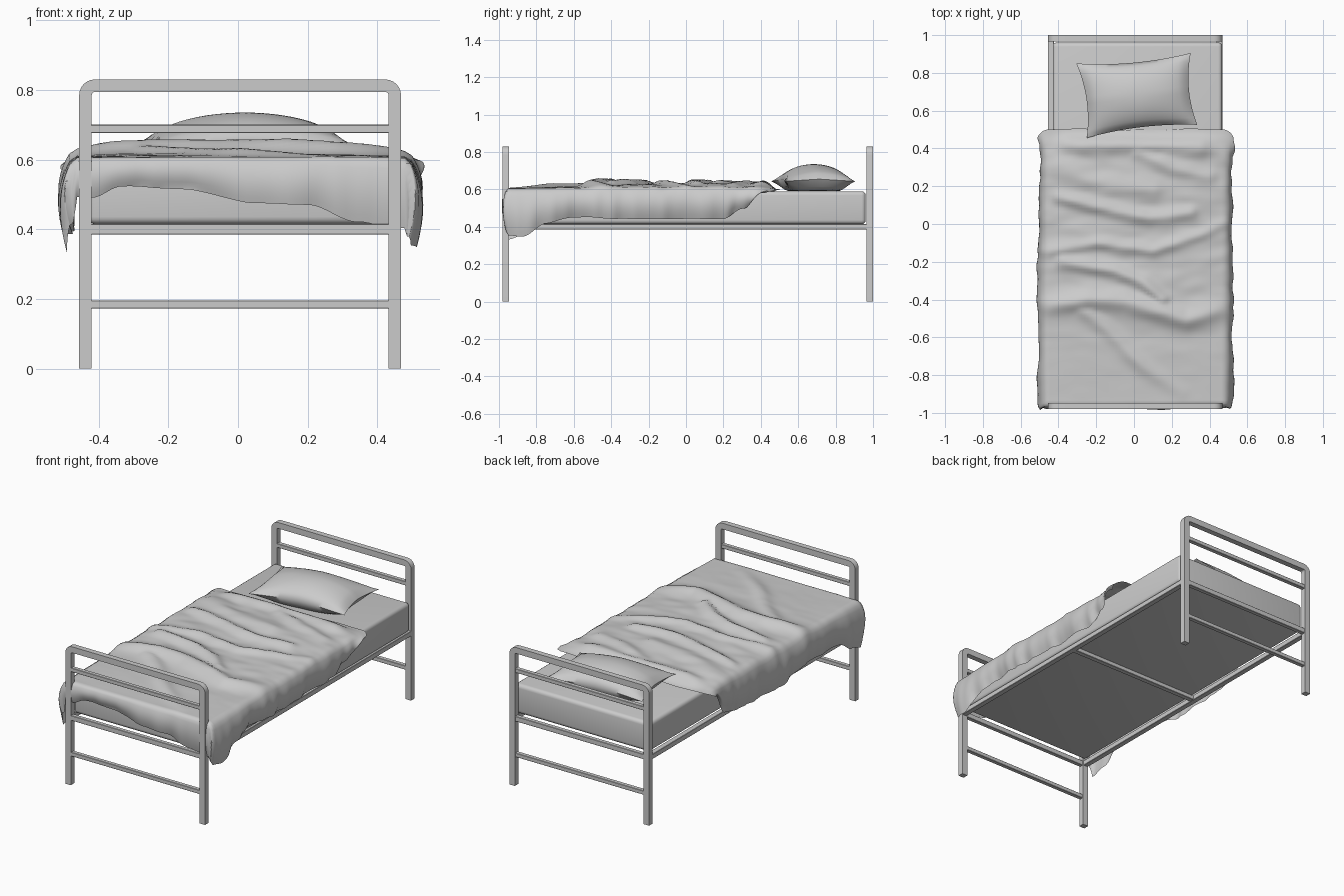
import bpy, bmesh, math
from mathutils import Vector, noise

if "Cube" in bpy.data.objects:
    bpy.data.objects.remove(bpy.data.objects["Cube"])

CX = 0.006  # frame centre in x
HW = 0.462  # frame half width


def finish(bm, name, smooth=None):
    bmesh.ops.recalc_face_normals(bm, faces=bm.faces)
    me = bpy.data.meshes.new(name)
    bm.to_mesh(me)
    bm.free()
    ob = bpy.data.objects.new(name, me)
    bpy.context.collection.objects.link(ob)
    if smooth:
        bpy.ops.object.select_all(action='DESELECT')
        ob.select_set(True)
        bpy.context.view_layer.objects.active = ob
        bpy.ops.object.shade_smooth_by_angle(angle=math.radians(smooth))
    return ob


def box(name, x0, x1, y0, y1, z0, z1, bevel=0.002, seg=1, smooth=None):
    bm = bmesh.new()
    bmesh.ops.create_cube(bm, size=1)
    for v in bm.verts:
        v.co = ((x0 + x1) / 2 + v.co.x * (x1 - x0), (y0 + y1) / 2 + v.co.y * (y1 - y0),
                (z0 + z1) / 2 + v.co.z * (z1 - z0))
    bmesh.ops.bevel(bm, geom=bm.edges[:], offset=bevel, segments=seg, affect='EDGES', profile=0.5)
    return finish(bm, name, smooth)


def table(pts, x):
    if x <= pts[0][0]:
        return pts[0][1]
    for (a, p), (b, q) in zip(pts, pts[1:]):
        if x <= b:
            t = (x - a) / (b - a)
            t = t * t * (3 - 2 * t)
            return p + (q - p) * t
    return pts[-1][1]


# bent square tube forming the legs and top rail of each end
def end_hoop(name, y0, y1, w=0.036, R=0.045, H=0.83):
    c = HW - R
    outer, inner = [(-HW, 0)], [(-HW + w, 0)]
    for sgn, a0 in ((-1, 180), (1, 90)):
        for k in range(7):
            a = math.radians(a0 - 15 * k)
            for lst, r in ((outer, R), (inner, R - w)):
                lst.append((sgn * c + r * math.cos(a), H - R + r * math.sin(a)))
    outer.append((HW, 0))
    inner.append((HW - w, 0))
    bm = bmesh.new()
    rings = [[bm.verts.new((CX + p[0], y, p[1])) for p, y in ((o, y0), (o, y1), (i, y1), (i, y0))]
             for o, i in zip(outer, inner)]
    for a, b in zip(rings, rings[1:]):
        for k in range(4):
            bm.faces.new((a[k], a[(k + 1) % 4], b[(k + 1) % 4], b[k]))
    bm.faces.new(rings[0])
    bm.faces.new(rings[-1])
    return finish(bm, name, 30)


# foot and head ends with three cross rails each
for part, y0, y1 in (("foot", -0.98, -0.947), ("head", 0.966, 1.0)):
    end_hoop(part + "_hoop", y0, y1)
    for label, z0, z1 in (("low", 0.172, 0.196), ("deck", 0.385, 0.415), ("upper", 0.676, 0.7)):
        box(f"{part}_{label}_rail", CX - 0.428, CX + 0.428, y0 + 0.004, y1 - 0.004, z0, z1)

# side rails and middle support bar
for side, s in (("left", -1), ("right", 1)):
    xs = sorted((CX + s * HW, CX + s * (HW - 0.032)))
    box(side + "_side_rail", *xs, -0.95, 0.97, 0.385, 0.415)
box("middle_support_bar", CX - 0.432, CX + 0.432, -0.015, 0.015, 0.387, 0.412)

# mattress
box("mattress", -0.43, 0.467, -0.942, 0.961, 0.414, 0.59, 0.022, 4, 40)

# pillow: two domed grids sharing a pinched seam
corners = [Vector(c) for c in ((-0.25, 0.455), (0.335, 0.525), (0.30, 0.905), (-0.305, 0.85))]
bm = bmesh.new()
N = 20
for top in (True, False):
    g = []
    for i in range(N + 1):
        row = []
        for j in range(N + 1):
            u, v = 2 * i / N - 1, 2 * j / N - 1
            pu = u * (1 - 0.09 * (1 - v * v))
            pv = v * (1 - 0.12 * (1 - u * u))
            p = (corners[0] * (1 - pu) * (1 - pv) + corners[1] * (1 + pu) * (1 - pv)
                 + corners[2] * (1 + pu) * (1 + pv) + corners[3] * (1 - pu) * (1 + pv)) / 4
            d = ((1 - u * u) * (1 - v * v)) ** 0.6
            seam = 0.655 - 0.012 * abs(u * v)
            z = seam + 0.08 * d if top else max(0.592, seam - 0.11 * d)
            row.append(bm.verts.new((p.x, p.y, z)))
        g.append(row)
    for i in range(N):
        for j in range(N):
            bm.faces.new((g[i][j], g[i + 1][j], g[i + 1][j + 1], g[i][j + 1]))
bmesh.ops.remove_doubles(bm, verts=bm.verts, dist=0.0001)
finish(bm, "pillow", 60)

# blanket folds: (polyline, height, width)
FOLDS = [
    ([(-0.48, -0.44), (-0.25, -0.40), (-0.05, -0.41), (0.12, -0.46), (0.28, -0.51), (0.48, -0.45)], 0.034, 0.05),
    ([(-0.32, -0.42), (-0.15, -0.55), (0.05, -0.76), (0.25, -0.9)], 0.018, 0.04),
    ([(-0.38, -0.2), (-0.1, -0.25), (0.05, -0.31), (0.15, -0.4)], 0.026, 0.035),
    ([(-0.48, -0.15), (-0.2, -0.1), (0.1, -0.14), (0.35, -0.06), (0.5, 0.01)], 0.02, 0.03),
    ([(-0.4, 0.14), (-0.15, 0.08), (0.08, 0.03), (0.3, 0.06)], 0.024, 0.035),
    ([(0.02, 0.38), (0.2, 0.3), (0.4, 0.25)], 0.02, 0.04),
    ([(-0.4, 0.3), (-0.2, 0.22), (0.1, 0.18)], 0.018, 0.05),
    ([(-0.35, 0.43), (0.0, 0.42), (0.35, 0.41)], 0.022, 0.05),
]


def seg_dist(p, a, b):
    ab = b - a
    t = max(0, min(1, (p - a).dot(ab) / ab.length_squared))
    return (p - a - ab * t).length


FOLDS = [([Vector(p) for p in path], h, w) for path, h, w in FOLDS]
CROWN = [(-0.95, 0.003), (-0.6, 0.012), (-0.4, 0.022), (0.2, 0.027), (0.4, 0.022), (0.5, -0.006)]


def top_height(x, y):
    p = Vector((x, y))
    edge = max(0, 1 - abs(x / 0.49) ** 4)
    f = 0
    for path, h, w in FOLDS:
        d = min(seg_dist(p, a, b) for a, b in zip(path, path[1:]))
        f = max(f, h * math.exp(-(d / w) ** 2))
    calm = table([(-0.95, 0.15), (-0.5, 0.5), (-0.3, 1), (0.4, 1), (0.5, 0.2)], y)
    f *= table([(-0.95, 0.2), (-0.7, 1), (0.44, 1), (0.5, 0.2)], y)
    wr = 0.008 * noise.noise((x * 4, y * 9, 1)) + 0.004 * noise.noise((x * 9, y * 20, 4))
    return 0.604 + table(CROWN, y) * (0.3 + 0.7 * edge) + f * (0.35 + 0.65 * edge) + wr * calm


# hem heights along the left side, right side and foot
LEFT = [(-0.95, 0.33), (-0.86, 0.36), (-0.75, 0.42), (-0.4, 0.43), (-0.15, 0.385), (0.2, 0.39), (0.35, 0.42), (0.48, 0.56)]
RIGHT = [(-0.95, 0.35), (-0.88, 0.345), (-0.75, 0.42), (-0.6, 0.45), (-0.2, 0.44), (0.2, 0.445), (0.35, 0.5), (0.48, 0.58)]
FOOT = [(-0.42, 0.49), (-0.34, 0.52), (-0.15, 0.515), (0.05, 0.476), (0.2, 0.47), (0.35, 0.42), (0.44, 0.40)]

# blanket: one grid, outer rings hang down as the skirt
NX, NY, K = 56, 90, 10
XL, XR, YF, YB = -0.462, 0.478, -0.95, 0.5
bm = bmesh.new()
grid = []
for i in range(-K, NX + K + 1):
    row = []
    for j in range(-K, NY + 1):
        di = i if i < 0 else max(0, i - NX)
        dj = min(0, j)
        x = XL + (XR - XL) * min(max(i, 0), NX) / NX
        y = YF + (YB - YF) * max(j, 0) / NY
        y += table([(0.3, 0), (0.5, 1)], y) * 0.012 * noise.noise((x * 5, 2, 7))
        z = top_height(x, y)
        r = max(abs(di), abs(dj))
        if r:
            t = r / K
            foot = abs(dj) / (abs(di) + abs(dj))
            hem = table(FOOT, x) * foot + table(RIGHT if di > 0 or x > 0 else LEFT, y) * (1 - foot)
            hem += 0.008 * noise.noise((x * 8, y * 8, 3))
            dirn = Vector((di, dj)).normalized()
            ripple = noise.noise((x * 7, y * 7, 5 + z)) + 0.5 * noise.noise((x * 16, y * 16, 9))
            amt = 0.6 if foot > 0.5 else 1
            out = amt * (0.045 * math.sin(math.pi * min(1, 0.08 + t * 0.75)) + 0.028 * t * ripple)
            x += dirn.x * max(out, 0.008)
            y += dirn.y * max(out, 0.008)
            if y > 0.2:
                y -= 0.08 * t * (y - 0.2) / 0.3
            y = max(y, -0.999)
            z += (hem - z) * t ** 1.15
        row.append(bm.verts.new((x, y, z)))
    grid.append(row)
for a, b in zip(grid, grid[1:]):
    for k in range(len(a) - 1):
        bm.faces.new((a[k], b[k], b[k + 1], a[k + 1]))
finish(bm, "blanket", 70)
